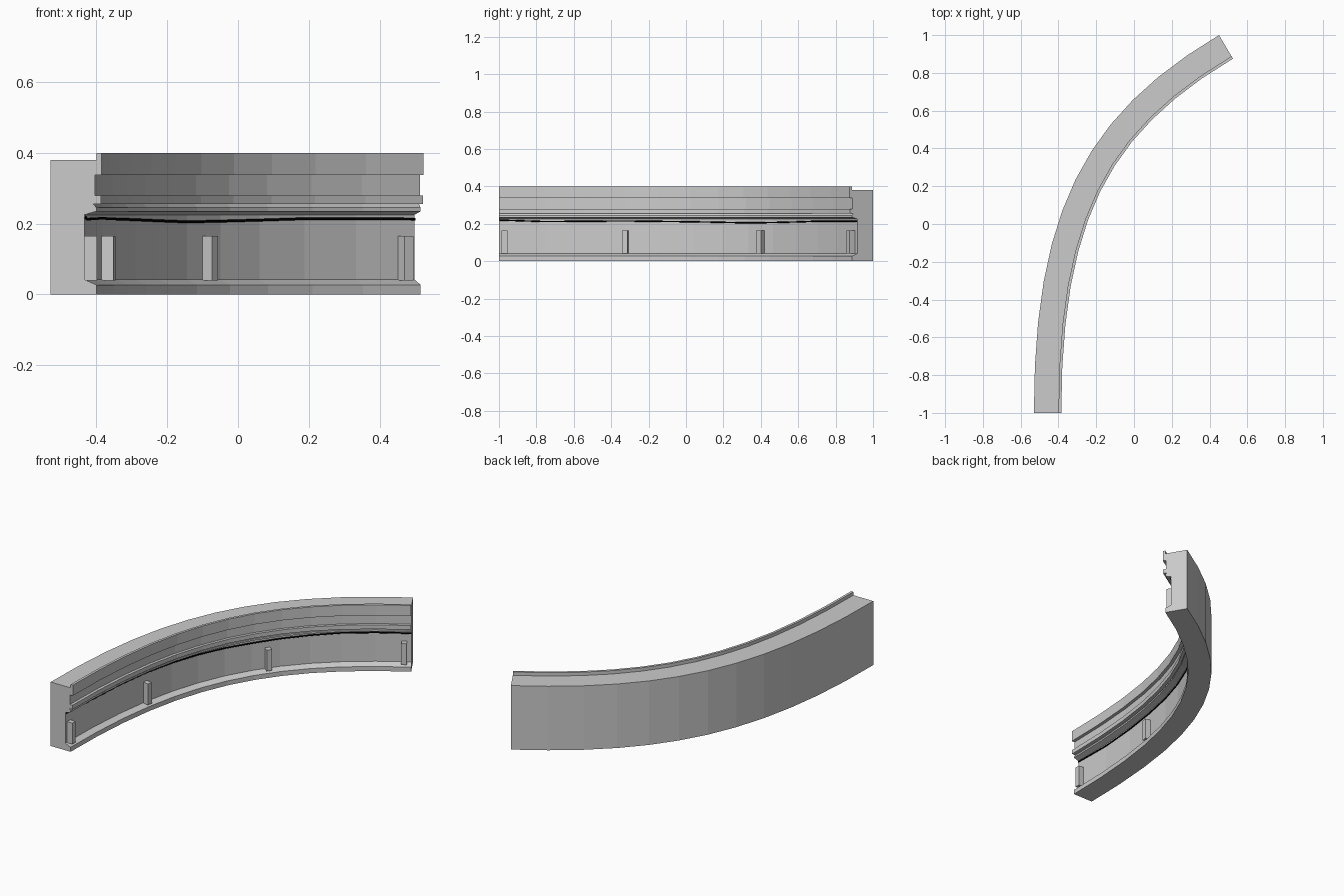
import bpy
import bmesh
from mathutils import Vector

cube = bpy.data.objects.get("Cube")
if cube:
    bpy.data.objects.remove(cube)


def material(name, color):
    m = bpy.data.materials.new(name)
    m.use_nodes = True
    m.diffuse_color = color
    m.node_tree.nodes["Principled BSDF"].inputs["Base Color"].default_value = color
    return m


grey = material("light grey", (0.6, 0.6, 0.6, 1))
black = material("black", (0.0, 0.0, 0.0, 1))

# Sweep path of the outer wall: a cubic curve bending toward +x
SEGMENTS = 12
P = [Vector(p) for p in ((-0.53, -1), (-0.53, 0.05), (-0.27, 0.575), (0.45, 1.0))]


def frame(t):
    """Point, tangent and inward normal of the outer wall at t."""
    s = 1 - t
    point = s**3 * P[0] + 3 * s * s * t * P[1] + 3 * s * t * t * P[2] + t**3 * P[3]
    tangent = (s * s * (P[1] - P[0]) + 2 * s * t * (P[2] - P[1])
               + t * t * (P[3] - P[2])).normalized()
    return point, tangent, Vector((tangent.y, -tangent.x))


def place(t, depth, z):
    point, _, normal = frame(t)
    q = point + normal * depth
    return Vector((q.x, q.y, z))


def finish(name, bm, mat):
    bmesh.ops.recalc_face_normals(bm, faces=bm.faces[:])
    mesh = bpy.data.meshes.new(name)
    bm.to_mesh(mesh)
    bm.free()
    mesh.materials.append(mat)
    obj = bpy.data.objects.new(name, mesh)
    bpy.context.scene.collection.objects.link(obj)
    return obj


# Moulded wall: (depth from outer wall, height) swept along the path
profile = [(0, 0), (0.13, 0), (0.13, 0.027), (0.096, 0.042), (0.096, 0.225),
           (0.13, 0.235), (0.13, 0.245), (0.122, 0.255), (0.143, 0.255),
           (0.143, 0.28), (0.126, 0.28), (0.126, 0.337), (0.145, 0.337),
           (0.145, 0.4), (0.13, 0.4), (0.13, 0.38), (0, 0.38)]
bm = bmesh.new()
rings = [[bm.verts.new(place(i / SEGMENTS, d, z)) for d, z in profile]
         for i in range(SEGMENTS + 1)]
for a, b in zip(rings, rings[1:]):
    for j in range(len(profile)):
        k = (j + 1) % len(profile)
        bm.faces.new((a[j], a[k], b[k], b[j]))
bm.faces.new(rings[0])
bm.faces.new(rings[-1])
finish("curved_wall", bm, grey)


# Upright blocks standing in the recess
def t_at_y(y, depth):
    lo, hi = 0.0, 1.0
    for _ in range(30):
        mid = (lo + hi) / 2
        if place(mid, depth, 0).y < y:
            lo = mid
        else:
            hi = mid
    return lo


for n, y in enumerate((-0.97, -0.325, 0.40, 0.885)):
    t = t_at_y(y, 0.11)
    point, tangent, normal = frame(t)
    bm = bmesh.new()
    bmesh.ops.create_cube(bm, size=1)
    for v in bm.verts:
        q = point + normal * (0.11 + v.co.x * 0.042) + tangent * v.co.y * 0.03
        v.co = (q.x, q.y, 0.1025 + v.co.z * 0.125)
    finish(f"upright_block_{n + 1}", bm, grey)

# Thin cable running along the recess below the ledge
heights = [0.22, 0.212, 0.214, 0.215, 0.213, 0.211, 0.208,
           0.205, 0.207, 0.210, 0.214, 0.214, 0.213]
curve = bpy.data.curves.new("cable", "CURVE")
curve.dimensions = "3D"
curve.bevel_depth = 0.004
curve.bevel_resolution = 1
curve.use_fill_caps = True
spline = curve.splines.new("POLY")
spline.points.add(SEGMENTS)
for i, z in enumerate(heights):
    spline.points[i].co = (*place(i / SEGMENTS, 0.098, z), 1)
curve.materials.append(black)
cable = bpy.data.objects.new("cable", curve)
bpy.context.scene.collection.objects.link(cable)
